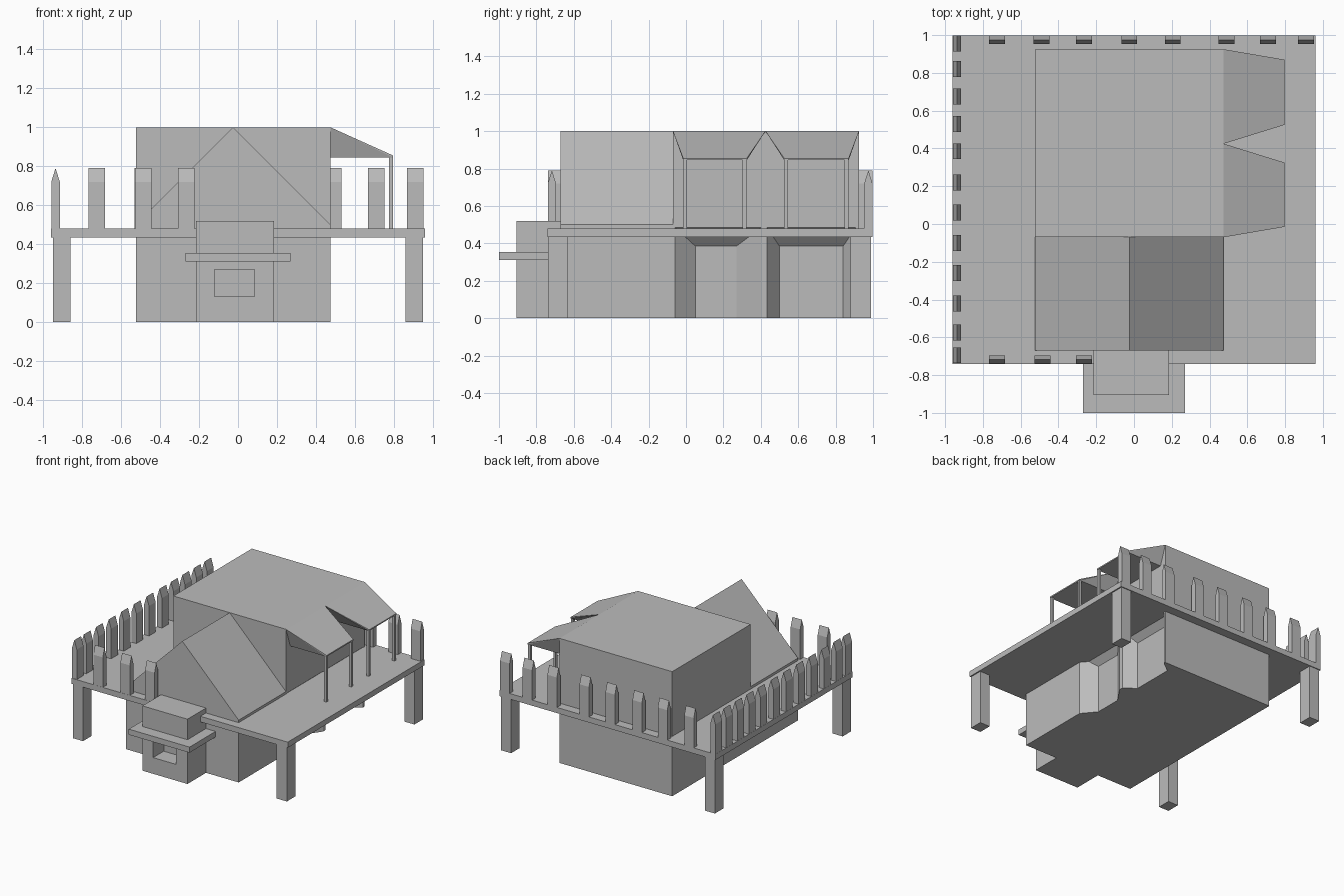
import bpy
import bmesh

cube = bpy.data.objects.get("Cube")
if cube:
    bpy.data.objects.remove(cube, do_unlink=True)

grey = bpy.data.materials.new("plain_grey")
grey.use_nodes = True
grey.diffuse_color = (0.5, 0.5, 0.5, 1)
grey.node_tree.nodes["Principled BSDF"].inputs["Base Color"].default_value = (0.5, 0.5, 0.5, 1)


def solid(name, points):
    """Convex flat-faced solid around a few corner points."""
    mesh = bpy.data.meshes.new(name)
    bm = bmesh.new()
    for p in points:
        bm.verts.new(p)
    bmesh.ops.convex_hull(bm, input=bm.verts)
    bmesh.ops.dissolve_limit(bm, angle_limit=0.01, verts=bm.verts, edges=bm.edges)
    bmesh.ops.recalc_face_normals(bm, faces=bm.faces)
    bm.to_mesh(mesh)
    bm.free()
    mesh.materials.append(grey)
    obj = bpy.data.objects.new(name, mesh)
    bpy.context.collection.objects.link(obj)
    return obj


def box(name, xs, ys, zs):
    return solid(name, [(x, y, z) for x in xs for y in ys for z in zs])


def cut(obj, cutter):
    """Subtract a hidden cutter from an object."""
    mod = obj.modifiers.new("cut", 'BOOLEAN')
    mod.operation = 'DIFFERENCE'
    mod.solver = 'EXACT'
    mod.object = cutter
    cutter.hide_render = True
    bpy.context.view_layer.objects.active = obj
    bpy.ops.object.modifier_apply(modifier=mod.name)
    bpy.data.objects.remove(cutter, do_unlink=True)


WALL_L, WALL_R = -0.525, 0.475
MID = (WALL_L + WALL_R) / 2
FRONT, STEP, BACK = -0.67, -0.07, 0.925
DECK_LOW, DECK_TOP = 0.435, 0.48

# Lower storey with two tapered alcoves in its side
lower = box("lower_storey", (WALL_L, WALL_R), (FRONT, BACK), (0, 0.5))
for outer, inner in (((-0.07, 0.415), (0.05, 0.27)), ((0.425, 0.915), (0.5, 0.84))):
    pts = [(WALL_R + 0.01, y, z) for y in outer for z in (-0.02, 0.495)]
    pts += [(WALL_R - 0.09, y, z) for y in inner for z in (-0.02, 0.385)]
    cut(lower, solid("alcove_cutter", pts))

# Upper storey and the gable in front of it
box("upper_storey", (WALL_L, WALL_R), (STEP, BACK), (0.5, 1.0))
solid("front_gable", [(x, y, z) for y in (FRONT, STEP)
                      for x, z in ((WALL_L, 0.5), (WALL_R, 0.5), (MID, 1.0))])

# Deck and corner legs
box("deck", (-0.96, 0.96), (-0.74, 0.997), (DECK_LOW, DECK_TOP))
for side in (-1, 1):
    for end, ys in (("front", (-0.737, -0.63)), ("back", (0.88, 0.99))):
        box(end + "_leg", (side * 0.86, side * 0.95), ys, (0, DECK_LOW))

# Front booth with a recessed opening and a counter
booth = box("front_booth", (-0.215, 0.185), (-0.905, FRONT), (0, 0.52))
cut(booth, box("opening_cutter", (-0.12, 0.085), (-1.0, -0.77), (0.13, 0.27)))
box("counter", (-0.27, 0.27), (-1.0, FRONT), (0.31, 0.355))

# Side awnings on thin posts
for top, low in (((-0.07, 0.425), (-0.015, 0.325)), ((0.425, BACK), (0.525, 0.87))):
    pts = [(WALL_R, y, 1.0) for y in top]
    pts += [(x, y, z) for y in low for x, z in ((WALL_R, 0.845), (0.797, 0.845), (0.797, 0.855))]
    solid("awning", pts)
    for y in (low[0] + 0.01, low[1] - 0.012):
        box("awning_post", (0.775, 0.795), (y - 0.01, y + 0.01), (DECK_TOP, 0.85))


def picket(cx, cy, along_x):
    """Upright board with a ridge along its wide direction."""
    pts = []
    for a in (-0.042, 0.042):
        for b, z in ((-0.022, DECK_TOP), (0.022, DECK_TOP), (-0.022, 0.72), (0.022, 0.72), (0, 0.79)):
            pts.append((cx + a, cy + b, z) if along_x else (cx + b, cy + a, z))
    solid("fence_picket", pts)


# Fence pickets along three edges
for x in (-0.725, -0.49, -0.265, -0.025, 0.205, 0.49, 0.71, 0.91):
    picket(x, 0.975, True)
for x in (-0.725, -0.485, -0.265):
    picket(x, -0.717, True)
for y in (0.955, 0.82, 0.675, 0.53, 0.385, 0.22, 0.06, -0.1, -0.26, -0.42, -0.575, -0.695):
    picket(-0.937, y, False)
